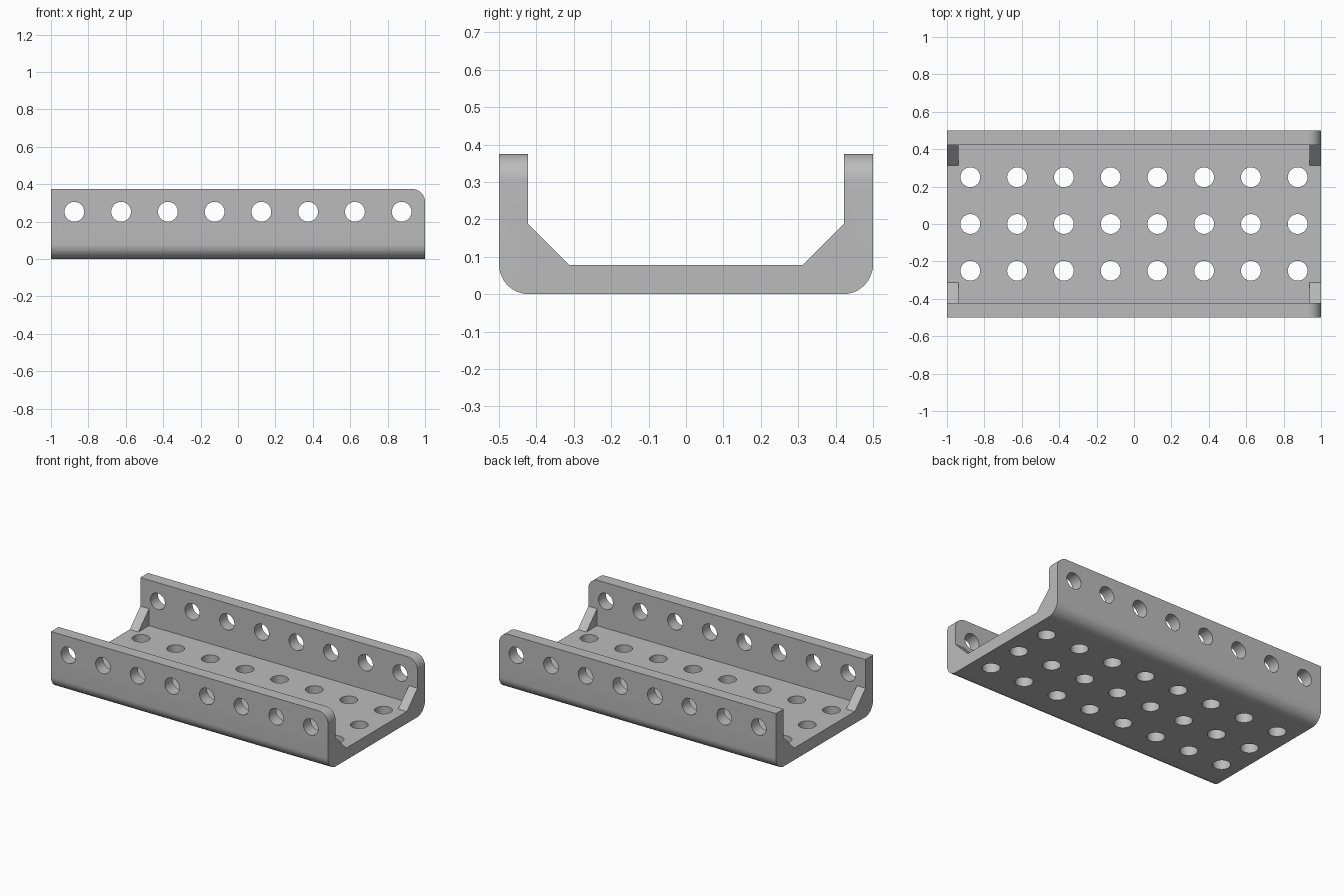
import bpy, bmesh, math
from mathutils import Matrix, Vector

if "Cube" in bpy.data.objects:
    bpy.data.objects.remove(bpy.data.objects["Cube"], do_unlink=True)

LENGTH, WIDTH, HEIGHT = 2.0, 1.0, 0.375
WALL = 0.078                 # sheet thickness
BEND = 0.08                  # outer bend radius
GUSSET_T, GUSSET = 0.0625, 0.11
HOLE_R, PITCH, HOLE_Z = 0.053, 0.25, 0.253
HX, HY = LENGTH / 2, WIDTH / 2

grey = bpy.data.materials.new("plain grey")
grey.use_nodes = True
grey.diffuse_color = (0.5, 0.5, 0.5, 1)
grey.node_tree.nodes["Principled BSDF"].inputs["Base Color"].default_value = (0.5, 0.5, 0.5, 1)


def make_object(name, bm):
    bmesh.ops.recalc_face_normals(bm, faces=bm.faces[:])
    mesh = bpy.data.meshes.new(name)
    bm.to_mesh(mesh)
    bm.free()
    mesh.materials.append(grey)
    obj = bpy.data.objects.new(name, mesh)
    bpy.context.collection.objects.link(obj)
    return obj


def extrude_x(bm, profile, x0, x1):
    """Extrude a closed (y, z) profile along x."""
    face = bm.faces.new([bm.verts.new((x0, y, z)) for y, z in profile])
    out = bmesh.ops.extrude_face_region(bm, geom=[face])
    verts = [v for v in out["geom"] if isinstance(v, bmesh.types.BMVert)]
    bmesh.ops.translate(bm, vec=(x1 - x0, 0, 0), verts=verts)


def combine(target, tool, operation):
    mod = target.modifiers.new(operation.lower(), "BOOLEAN")
    mod.operation, mod.solver, mod.object = operation, "EXACT", tool
    bpy.context.view_layer.objects.active = target
    bpy.ops.object.modifier_apply(modifier=mod.name)
    bpy.data.objects.remove(tool, do_unlink=True)


# U channel with rounded lower bends
inner = HY - WALL
half = [(inner, WALL), (inner, HEIGHT), (HY, HEIGHT)]
for i in range(13):
    a = math.radians(-90 * i / 12)
    half.append((HY - BEND + BEND * math.cos(a), BEND + BEND * math.sin(a)))
profile = half + [(-y, z) for y, z in reversed(half)]
bm = bmesh.new()
extrude_x(bm, profile, -HX, HX)

# Rounded upper corner of each side wall at one end
corners = [e for e in bm.edges
           if all(v.co.x > HX - 0.001 and v.co.z > HEIGHT - 0.001 for v in e.verts)]
bmesh.ops.bevel(bm, geom=corners, offset=0.07, segments=10, profile=0.5, affect="EDGES")
channel = make_object("channel", bm)

# Triangular gussets in the inner corners at both ends
bm = bmesh.new()
overlap = 0.02
for sx in (-1, 1):
    for sy in (-1, 1):
        shape = [(inner - GUSSET, WALL), (inner, WALL + GUSSET), (inner + overlap, WALL + GUSSET - 0.01),
                 (inner + overlap, WALL - overlap), (inner - GUSSET + 0.01, WALL - overlap)]
        extrude_x(bm, [(sy * y, z) for y, z in shape], sx * (HX - GUSSET_T), sx * HX)
combine(channel, make_object("gussets", bm), "UNION")

# Rows of round holes through the floor and both walls
bm = bmesh.new()


def drill(location, axis, depth):
    turn = Vector((0, 0, 1)).rotation_difference(Vector(axis)).to_matrix().to_4x4()
    bmesh.ops.create_cone(bm, cap_ends=True, segments=32, radius1=HOLE_R, radius2=HOLE_R,
                          depth=depth, matrix=Matrix.Translation(location) @ turn)


for i in range(8):
    x = (i - 3.5) * PITCH
    for y in (-PITCH, 0, PITCH):
        drill((x, y, WALL / 2), (0, 0, 1), WALL * 1.5)
    for sy in (-1, 1):
        drill((x, sy * (HY - WALL / 2), HOLE_Z), (0, 1, 0), WALL * 1.5)
combine(channel, make_object("hole_cutters", bm), "DIFFERENCE")

# Smooth bends and holes, crisp edges elsewhere
bpy.ops.object.select_all(action="DESELECT")
channel.select_set(True)
bpy.context.view_layer.objects.active = channel
bpy.ops.object.shade_smooth_by_angle(angle=math.radians(30))
